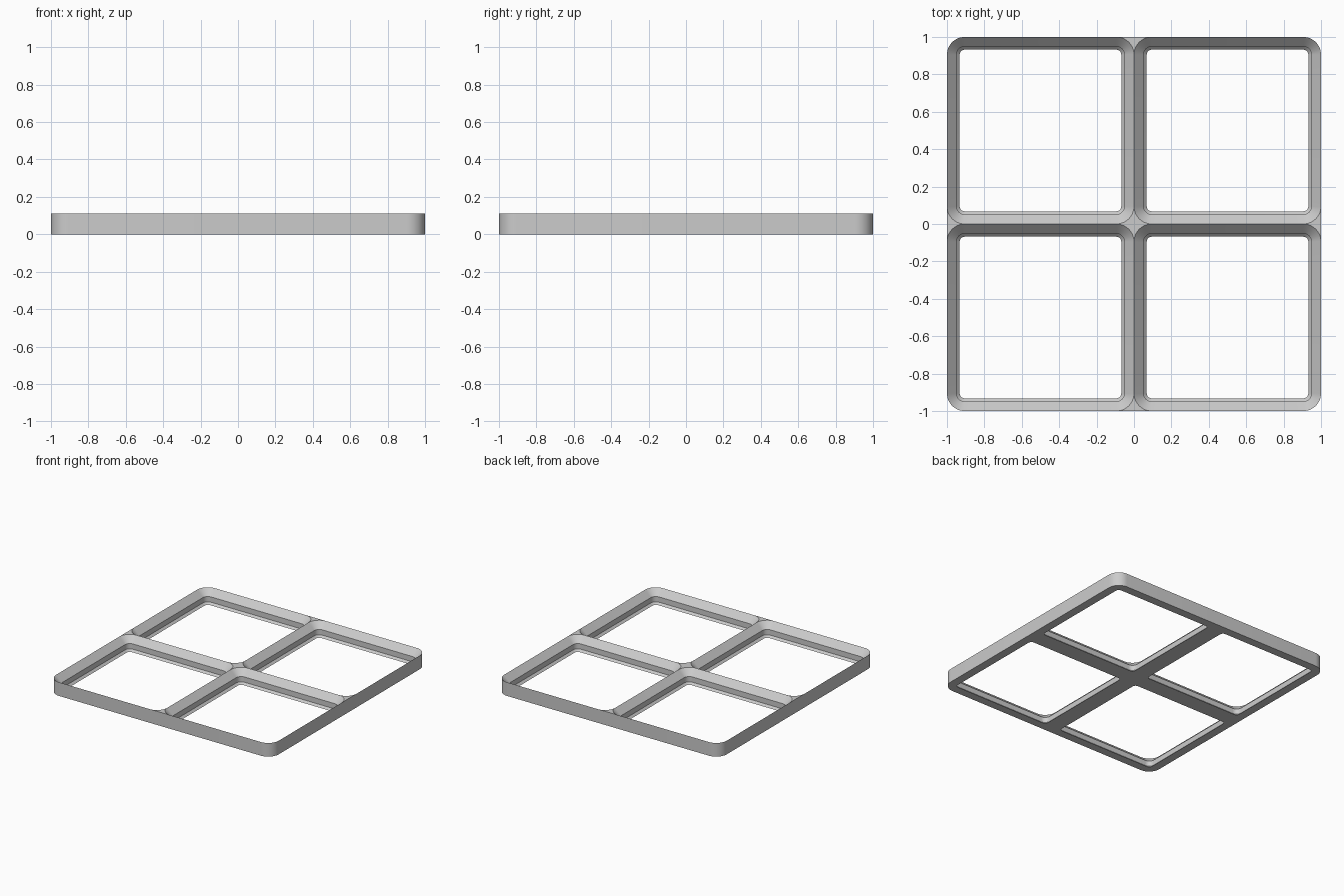
import bpy, bmesh, math

if "Cube" in bpy.data.objects:
    bpy.data.objects.remove(bpy.data.objects["Cube"])

H = 0.1107            # plate height
SEG = 12              # segments per rounded corner
R = 0.0952            # outer corner radius
# (inset from the cell edge, height) of the pocket wall, bottom to top
PROFILE = [(0.068, 0.0), (0.0512, 0.0167), (0.0512, 0.0595), (0.0, H)]


def ring(inset):
    """Rounded square around the cell centre (0.5, 0.5), counter-clockwise."""
    r, c, pts = R - inset, 0.5 - R, []
    for q, (sx, sy) in enumerate([(1, 1), (-1, 1), (-1, -1), (1, -1)]):
        for k in range(SEG + 1):
            a = (q + k / SEG) * math.pi / 2
            pts.append((0.5 + sx * c + r * math.cos(a), 0.5 + sy * c + r * math.sin(a)))
    return pts


def footprint():
    """Rounded only at the outer corner; the other corners fill the square."""
    pts = ring(0.0)
    for q, corner in [(1, (0, 1)), (2, (0, 0)), (3, (1, 0))]:
        for k in range(1, SEG):
            pts[q * (SEG + 1) + k] = corner
    return pts


# one quarter of the grid: underside, pocket wall, top fillets
bm = bmesh.new()
foot = footprint()
rows = [(foot, 0.0)] + [(ring(i), z) for i, z in PROFILE] + [(foot, H)]
rows = [[bm.verts.new((x, y, z)) for x, y in pts] for pts, z in rows]
n = len(foot)
for lo, hi in zip(rows, rows[1:]):
    for i in range(n):
        j = (i + 1) % n
        bm.faces.new((lo[j], lo[i], hi[i], hi[j]))

# outer side walls, skipping the two edges shared with neighbouring cells
bottom, top = rows[0], rows[-1]
for i in range(n):
    j = (i + 1) % n
    (x0, y0), (x1, y1) = foot[i], foot[j]
    shared = max(x0, x1) < 1e-5 or max(y0, y1) < 1e-5
    if not shared and math.hypot(x1 - x0, y1 - y0) > 1e-5:
        bm.faces.new((bottom[i], bottom[j], top[j], top[i]))

bmesh.ops.remove_doubles(bm, verts=bm.verts, dist=1e-5)
bmesh.ops.dissolve_degenerate(bm, edges=bm.edges, dist=1e-5)
bmesh.ops.recalc_face_normals(bm, faces=bm.faces)

mesh = bpy.data.meshes.new("grid_frame")
bm.to_mesh(mesh)
bm.free()
frame = bpy.data.objects.new("grid_frame", mesh)
bpy.context.collection.objects.link(frame)
bpy.context.view_layer.objects.active = frame
frame.select_set(True)

# mirror into the 2 x 2 grid
mirror = frame.modifiers.new("mirror", 'MIRROR')
mirror.use_axis = (True, True, False)
mirror.merge_threshold = 1e-4
bpy.ops.object.modifier_apply(modifier=mirror.name)
bpy.ops.object.shade_smooth_by_angle(angle=math.radians(25))

grey = bpy.data.materials.new("light_grey")
grey.diffuse_color = (0.6, 0.6, 0.6, 1)
grey.use_nodes = True
grey.node_tree.nodes["Principled BSDF"].inputs["Base Color"].default_value = grey.diffuse_color
frame.data.materials.append(grey)
